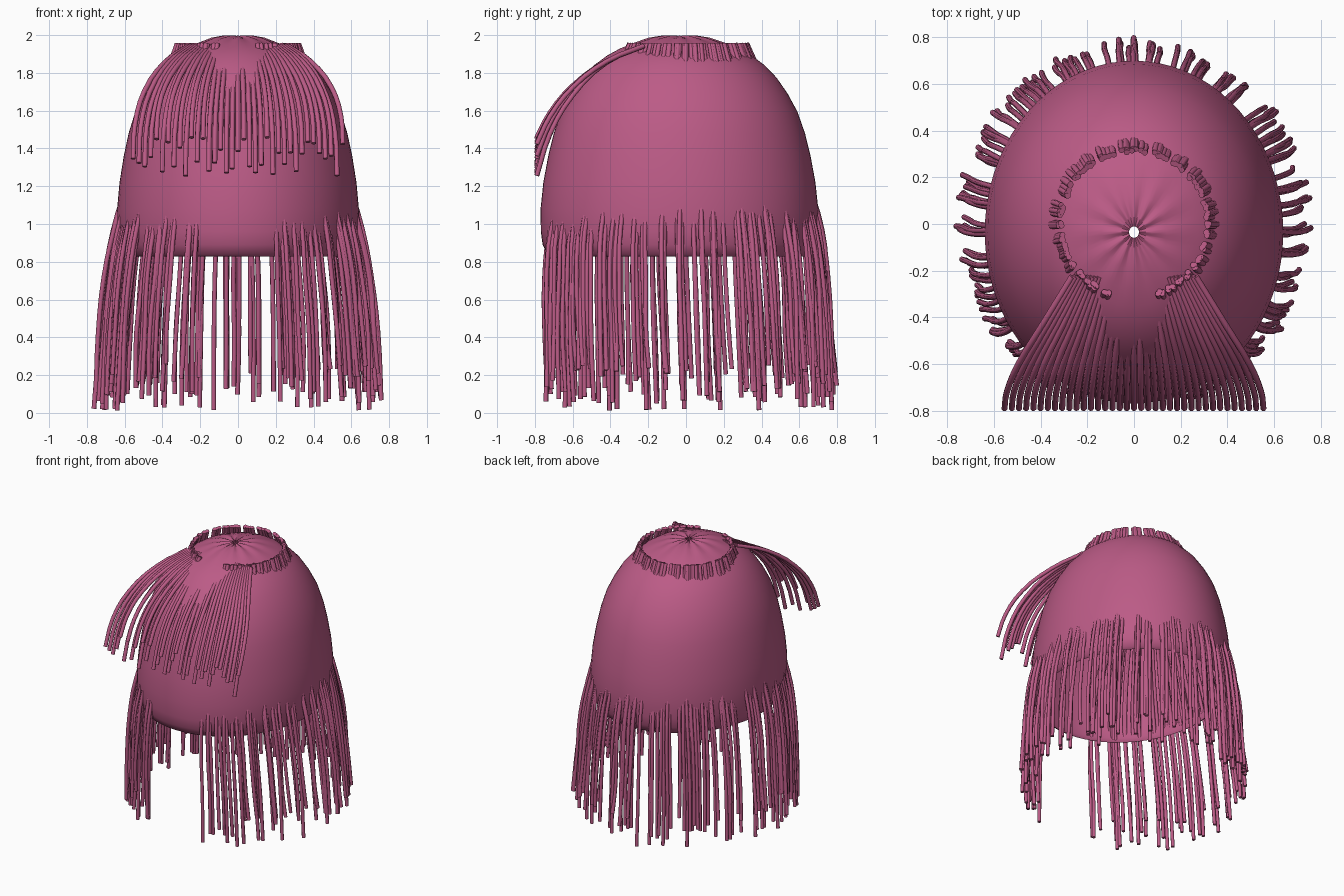
import bpy, bmesh, math, random

if "Cube" in bpy.data.objects:
    bpy.data.objects.remove(bpy.data.objects["Cube"])

random.seed(11)
mat = bpy.data.materials.new("pink_hair")
mat.diffuse_color = (0.50, 0.105, 0.24, 1)
mat.use_nodes = True
mat.node_tree.nodes["Principled BSDF"].inputs["Base Color"].default_value = mat.diffuse_color


def finish(ob, angle):
    ob.data.materials.clear()
    ob.data.materials.append(mat)
    bpy.ops.object.select_all(action='DESELECT')
    ob.select_set(True)
    bpy.context.view_layer.objects.active = ob
    bpy.ops.object.shade_smooth_by_angle(angle=math.radians(angle))


def strands(name, paths, radius):
    """Round, flat-ended strands following smooth paths, joined in one mesh."""
    cu = bpy.data.curves.new(name, 'CURVE')
    cu.dimensions = '3D'
    cu.bevel_depth = radius
    cu.bevel_resolution = 2
    cu.use_fill_caps = True
    cu.resolution_u = 3
    for path in paths:
        sp = cu.splines.new('BEZIER')
        sp.bezier_points.add(len(path) - 1)
        for bp, p in zip(sp.bezier_points, path):
            bp.co = p
            bp.handle_left_type = bp.handle_right_type = 'AUTO'
    ob = bpy.data.objects.new(name, cu)
    bpy.context.collection.objects.link(ob)
    bpy.ops.object.select_all(action='DESELECT')
    ob.select_set(True)
    bpy.context.view_layer.objects.active = ob
    bpy.ops.object.convert(target='MESH')
    finish(bpy.context.object, 50)


# Scalp cap: open oval dome with a pinhole crown and a rolled-in lower lip
profile = [(0.033, 1.992), (0.12, 1.993), (0.22, 1.983), (0.33, 1.957), (0.43, 1.928),
           (0.52, 1.892), (0.61, 1.843), (0.70, 1.775), (0.78, 1.69), (0.85, 1.595),
           (0.905, 1.48), (0.945, 1.36), (0.98, 1.22), (1.0, 1.08), (0.998, 0.96),
           (0.985, 0.89), (0.95, 0.84), (0.92, 0.828)]
N = 72
bm = bmesh.new()
rings = []
for f, z in profile:
    ring = []
    for i in range(N):
        a = math.tau * i / N
        pleat = 0.007 * math.cos(12 * a) * max(0, 1 - f / 0.45)
        ring.append(bm.verts.new((0.64 * f * math.cos(a),
                                  -0.035 + 0.735 * f * math.sin(a), z + pleat)))
    rings.append(ring)
for up, lo in zip(rings, rings[1:]):
    for i in range(N):
        j = (i + 1) % N
        bm.faces.new((up[i], lo[i], lo[j], up[j]))
me = bpy.data.meshes.new("scalp_cap")
bm.to_mesh(me)
bm.free()
cap = bpy.data.objects.new("scalp_cap", me)
bpy.context.collection.objects.link(cap)
finish(cap, 60)

# Long strands: start at the crown, run under the cap, hang around sides and back
# (side radius, front/back radius, centre y, z)
course = [(0.315, 0.315, 0.0, 1.955), (0.35, 0.36, 0.0, 1.85), (0.47, 0.52, -0.01, 1.50),
          (0.57, 0.65, -0.02, 1.22), (0.645, 0.73, -0.025, 0.97),
          (0.69, 0.757, -0.02, 0.72), (0.72, 0.765, -0.01, 0.42)]
paths = []
clusters = 39
for c in range(clusters):
    base = math.radians(-90 + 22 + 316 * c / (clusters - 1)) + random.uniform(-0.03, 0.03)
    for k in range(4):
        a = base + random.uniform(-0.05, 0.05)
        off = random.uniform(-0.022, 0.022)
        lean = random.uniform(-0.03, 0.03)
        tip = random.uniform(0.012, 0.26)
        end = (0.738, 0.77, 0.0, tip)
        path = []
        for i, (rx, ry, cy, z) in enumerate(course + [end]):
            t = i / len(course)
            d = off * (0.35 + 0.65 * t) + (random.uniform(-0.009, 0.009) if i > 4 else 0)
            aa = a + lean * t + (random.uniform(-0.005, 0.005) if i > 4 else 0)
            path.append(((rx + d) * math.cos(aa), cy + (ry + d) * math.sin(aa), z))
        paths.append(path)
strands("long_strands", paths, 0.0125)

# Fringe: fan of strands sweeping forward over the forehead
paths = []
M = 37
for i in range(M):
    u = -1 + 2 * i / (M - 1)
    tip = random.uniform(1.23, 1.46)
    d = 1.46 - tip
    paths.append([(0.265 * u, -0.225, 1.942),
                  (0.385 * u, -0.42, 1.862 - 0.03 * d),
                  (0.495 * u, -0.60, 1.732 - 0.25 * d),
                  (0.545 * u, -0.72, 1.59 - 0.55 * d),
                  (0.555 * u, -0.79, tip)])
strands("fringe", paths, 0.0135)
